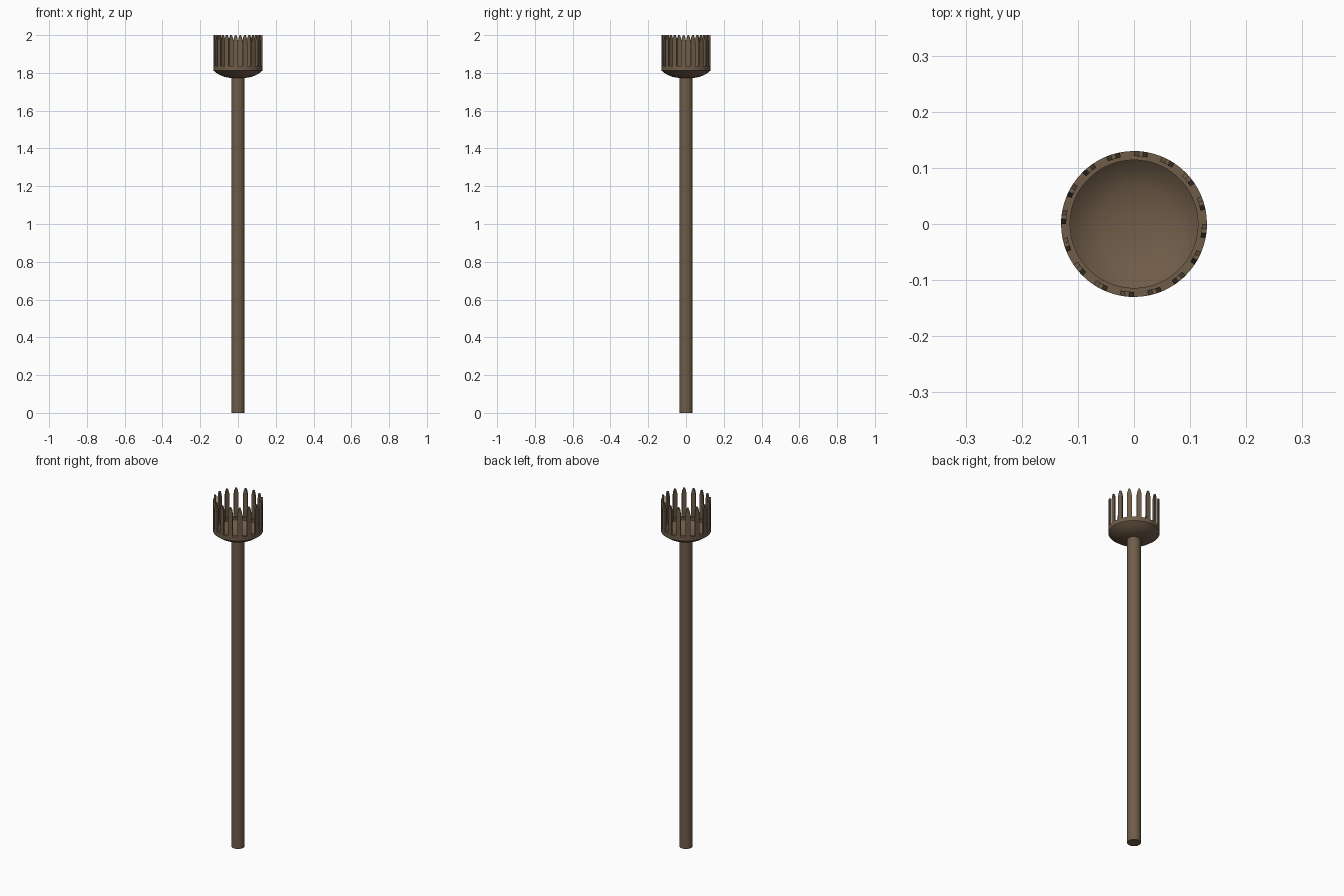
import bpy, bmesh, math
from mathutils import Matrix

if "Cube" in bpy.data.objects:
    bpy.data.objects.remove(bpy.data.objects["Cube"])

wood = bpy.data.materials.new("brown_wood")
wood.diffuse_color = (0.16, 0.108, 0.066, 1)
wood.use_nodes = True
wood.node_tree.nodes["Principled BSDF"].inputs["Base Color"].default_value = wood.diffuse_color


def finish(name, bm, smooth=True):
    bmesh.ops.recalc_face_normals(bm, faces=bm.faces[:])
    me = bpy.data.meshes.new(name)
    bm.to_mesh(me)
    bm.free()
    ob = bpy.data.objects.new(name, me)
    bpy.context.collection.objects.link(ob)
    me.materials.append(wood)
    if smooth:
        bpy.ops.object.select_all(action='DESELECT')
        bpy.context.view_layer.objects.active = ob
        ob.select_set(True)
        bpy.ops.object.shade_smooth_by_angle(angle=math.radians(30))
    return ob


def lathe(name, profile, steps):
    bm = bmesh.new()
    vs = [bm.verts.new((r, 0, z)) for r, z in profile]
    es = [bm.edges.new(p) for p in zip(vs, vs[1:])]
    bmesh.ops.spin(bm, geom=vs + es, axis=(0, 0, 1), cent=(0, 0, 0),
                   angle=math.tau, steps=steps)
    bmesh.ops.remove_doubles(bm, verts=bm.verts[:], dist=1e-5)
    return finish(name, bm)


# Long pole
lathe("pole", [(0, 0), (0.035, 0), (0.035, 1.778), (0, 1.778)], 32)

# Shallow hollow cup with a short rim
lathe("cup", [(0, 1.770), (0.04, 1.773), (0.075, 1.780), (0.105, 1.793),
              (0.13, 1.812), (0.13, 1.836), (0.114, 1.836), (0.114, 1.820),
              (0.095, 1.803), (0.068, 1.791), (0.036, 1.784), (0, 1.782)], 64)

# Ring of pointed prongs, each curved to the rim
STEP = math.tau / 16
HALF = STEP / 4
bm = bmesh.new()
for k in range(16):
    mid = k * STEP - HALF
    rings = []
    for z, w in ((1.83, 1), (1.965, 1), (1.985, 0.72), (2.0, 0.3)):
        ring = [(0.13, -w), (0.13, 0), (0.13, w), (0.121, w), (0.121, 0), (0.121, -w)]
        rings.append([bm.verts.new((r * math.cos(mid + s * HALF),
                                    r * math.sin(mid + s * HALF), z)) for r, s in ring])
    for a, b in zip(rings, rings[1:]):
        for i in range(6):
            j = (i + 1) % 6
            bm.faces.new((a[i], a[j], b[j], b[i]))
    bm.faces.new(rings[0])
    bm.faces.new(rings[-1])
finish("prongs", bm)
